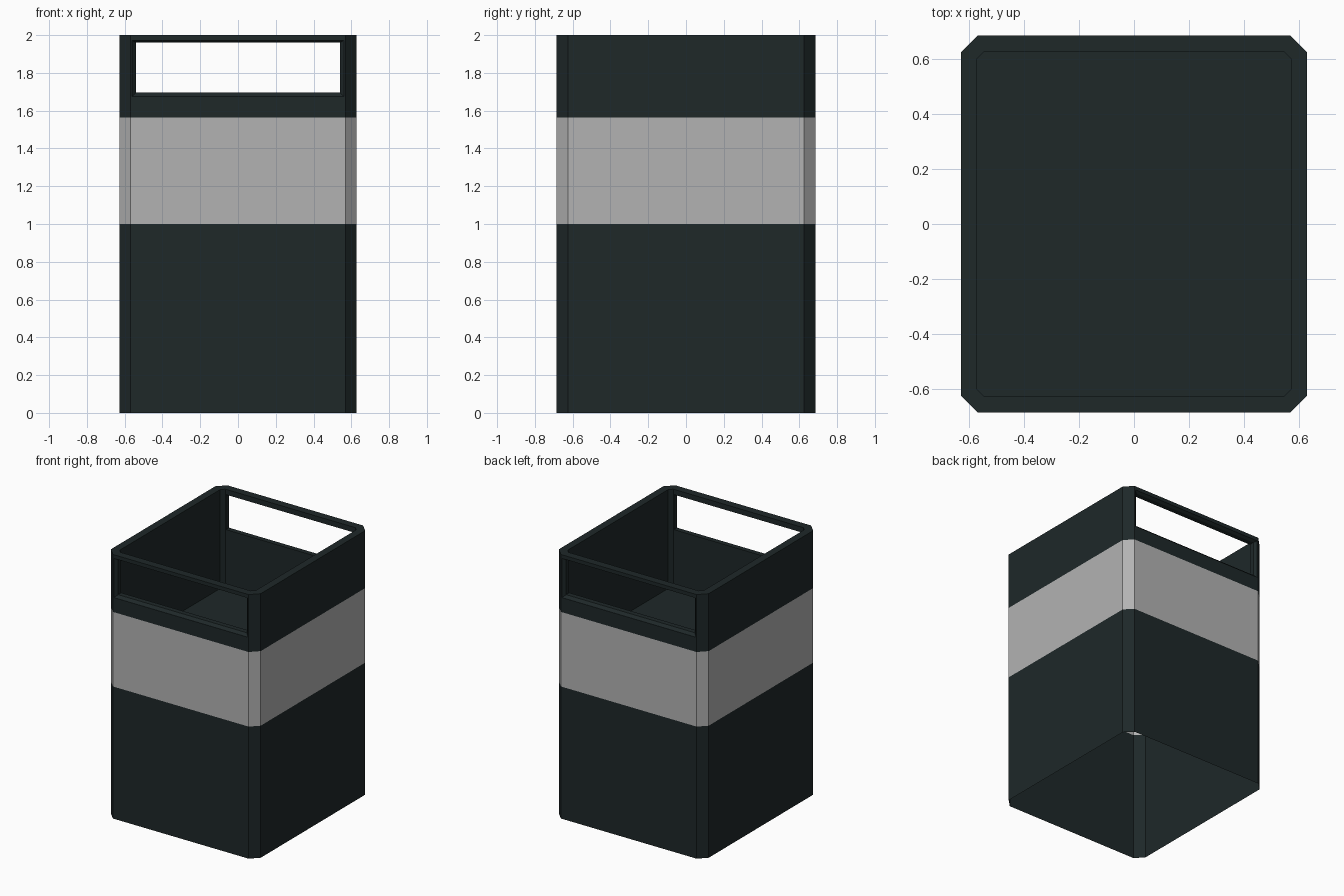
import bpy, bmesh
from mathutils import Vector

if "Cube" in bpy.data.objects:
    bpy.data.objects.remove(bpy.data.objects["Cube"])

def material(name, color):
    m = bpy.data.materials.new(name)
    m.diffuse_color = (*color, 1)
    m.use_nodes = True
    m.node_tree.nodes["Principled BSDF"].inputs["Base Color"].default_value = m.diffuse_color
    return m

DARK = material("dark_green", (0.013, 0.021, 0.022))
GREY = material("light_grey", (0.45, 0.45, 0.45))

def chamfered(hx, hy, c):
    q = [(hx - c, hy), (hx, hy - c)]
    return (q + [(x, -y) for x, y in reversed(q)] + [(-x, -y) for x, y in q]
            + [(-x, y) for x, y in reversed(q)])

def loft(name, rings, mats=(DARK,), band=None):
    """Closed solid through a stack of rings; side strip `band` gets material 1."""
    bm = bmesh.new()
    loops = [[bm.verts.new(p) for p in ring] for ring in rings]
    n = len(loops[0])
    for k in range(len(loops) - 1):
        for i in range(n):
            j = (i + 1) % n
            f = bm.faces.new((loops[k][i], loops[k][j], loops[k + 1][j], loops[k + 1][i]))
            f.material_index = 1 if k == band else 0
    bm.faces.new(loops[0])
    bm.faces.new(loops[-1])
    bmesh.ops.recalc_face_normals(bm, faces=bm.faces)
    me = bpy.data.meshes.new(name)
    bm.to_mesh(me)
    bm.free()
    for m in mats:
        me.materials.append(m)
    ob = bpy.data.objects.new(name, me)
    bpy.context.collection.objects.link(ob)
    return ob

# Outer shell with the light band
outline = chamfered(0.628, 0.685, 0.06)
body = loft("bin_body", [[(x, y, z) for x, y in outline] for z in (0, 1.0, 1.565, 2.0)],
            (DARK, GREY), band=1)

# Inner tray cavity
inner = chamfered(0.57, 0.626, 0.025)
cutters = [loft("cavity_cutter", [[(x, y, z) for x, y in inner] for z in (1.25, 2.2)])]

# Hand openings front and back, with bevelled rims
def rect(y, e):
    hx, z0, z1 = 0.54 + e, 1.695 - e, 1.96 - e * -0.6
    return [(-hx, y, z0), (hx, y, z0), (hx, y, z1), (-hx, y, z1)]

for s, side in ((-1, "front"), (1, "back")):
    cutters.append(loft(side + "_opening_cutter",
        [rect(s * 0.705, 0.02), rect(s * 0.684, 0.02), rect(s * 0.664, 0.0), rect(s * 0.55, 0.0)]))

for c in cutters:
    mod = body.modifiers.new(c.name, 'BOOLEAN')
    mod.operation, mod.solver, mod.object = 'DIFFERENCE', 'EXACT', c
dg = bpy.context.evaluated_depsgraph_get()
mesh = bpy.data.meshes.new_from_object(body.evaluated_get(dg))
body.modifiers.clear()
body.data = mesh
for c in cutters:
    bpy.data.objects.remove(c)

# Open underside
bm = bmesh.new()
bm.from_mesh(mesh)
under = [f for f in bm.faces if all(v.co.z < 0.001 for v in f.verts)]
bmesh.ops.delete(bm, geom=under, context='FACES')
bm.to_mesh(mesh)
bm.free()
